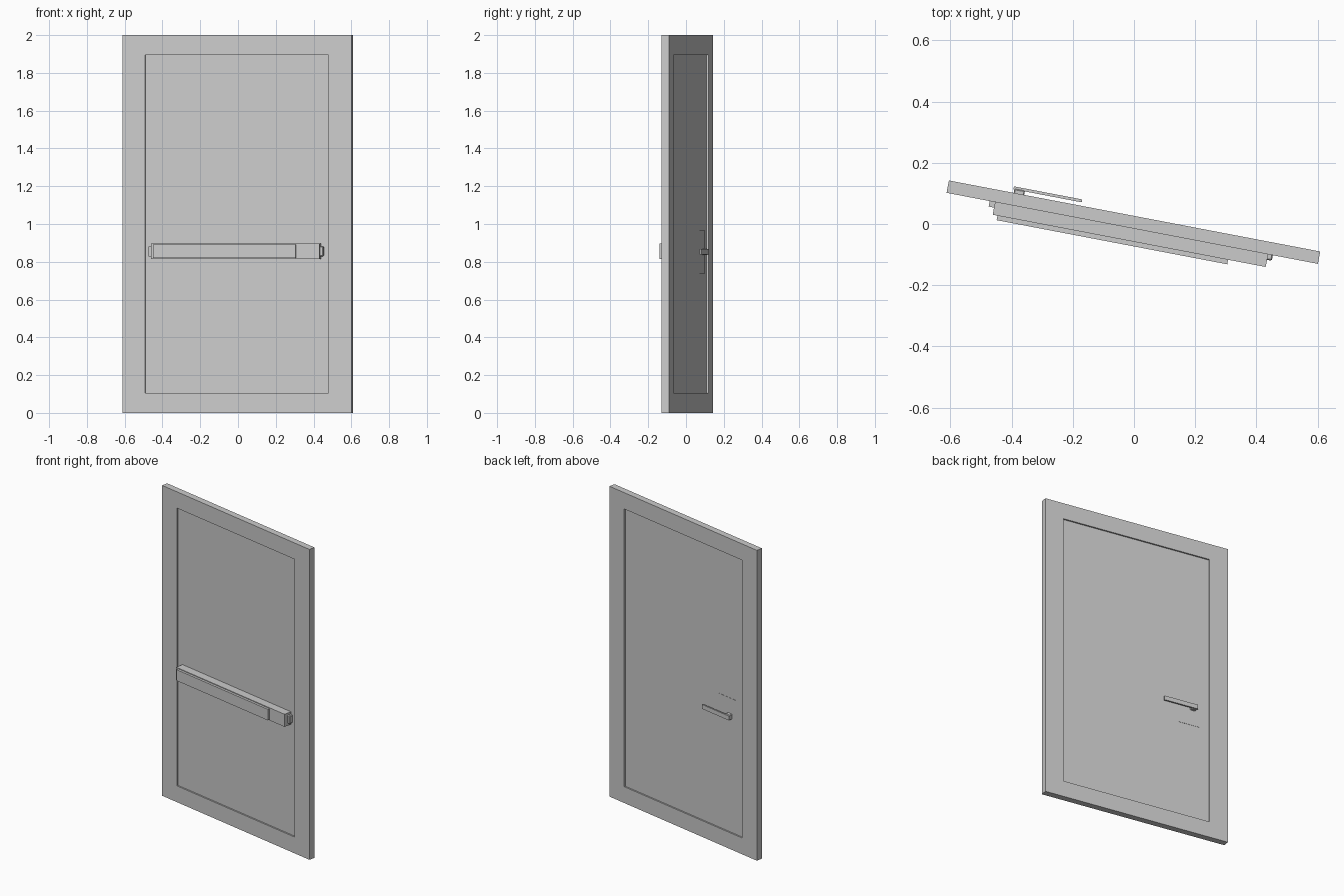
import bpy, bmesh
from mathutils import Matrix

if "Cube" in bpy.data.objects:
    bpy.data.objects.remove(bpy.data.objects["Cube"])

# The whole door stands slightly turned about the vertical axis
PLACE = Matrix.Translation((-0.002, 0.006, 0)) @ Matrix.Rotation(-0.189, 4, 'Z')


def finish(name, bm):
    bmesh.ops.transform(bm, matrix=PLACE, verts=bm.verts)
    bmesh.ops.recalc_face_normals(bm, faces=bm.faces)
    mesh = bpy.data.meshes.new(name)
    bm.to_mesh(mesh)
    bm.free()
    obj = bpy.data.objects.new(name, mesh)
    bpy.context.collection.objects.link(obj)
    return obj


def box_bm(x, y, z):
    bm = bmesh.new()
    bmesh.ops.create_cube(bm, size=1)
    for v in bm.verts:
        v.co = (x[v.co.x > 0], y[v.co.y > 0], z[v.co.z > 0])
    return bm


def box(name, x, y, z, bevel=0):
    bm = box_bm(x, y, z)
    if bevel:
        bmesh.ops.bevel(bm, geom=list(bm.edges), offset=bevel, segments=1,
                        affect='EDGES')
    return finish(name, bm)


# Door leaf with a shallow recessed panel on both faces
bm = box_bm((-0.6175, 0.6175), (-0.0205, 0.0205), (0, 2))
bm.normal_update()
for face in [f for f in bm.faces if abs(f.normal.y) > 0.9]:
    side = 1 if face.calc_center_median().y > 0 else -1
    for depth in (0.0205, 0.0110):
        bmesh.ops.inset_individual(bm, faces=[face], thickness=0.002)
        for v in face.verts:
            v.co = (0.494 if v.co.x > 0 else -0.494, side * depth,
                    1.895 if v.co.z > 1 else 0.105)
finish("door_leaf", bm)

# Push bar on the front: housing, press bar and end caps
box("push_bar_housing", (-0.456, 0.452), (-0.0625, -0.0105), (0.815, 0.896))
box("press_bar", (-0.440, 0.327), (-0.0775, -0.060), (0.820, 0.891))
box("end_cap_left", (-0.474, -0.450), (-0.039, -0.0105), (0.829, 0.882))
box("end_cap_right", (0.446, 0.468), (-0.039, -0.0105), (0.829, 0.882), 0.004)

# Lever handle on the back: plate, spindle and lever
box("lever_plate", (-0.430, -0.289), (0.009, 0.0125), (0.735, 0.968))
box("lever_spindle", (-0.402, -0.367), (0.010, 0.034), (0.836, 0.870), 0.003)
box("lever", (-0.405, -0.178), (0.032, 0.0415), (0.839, 0.867))
